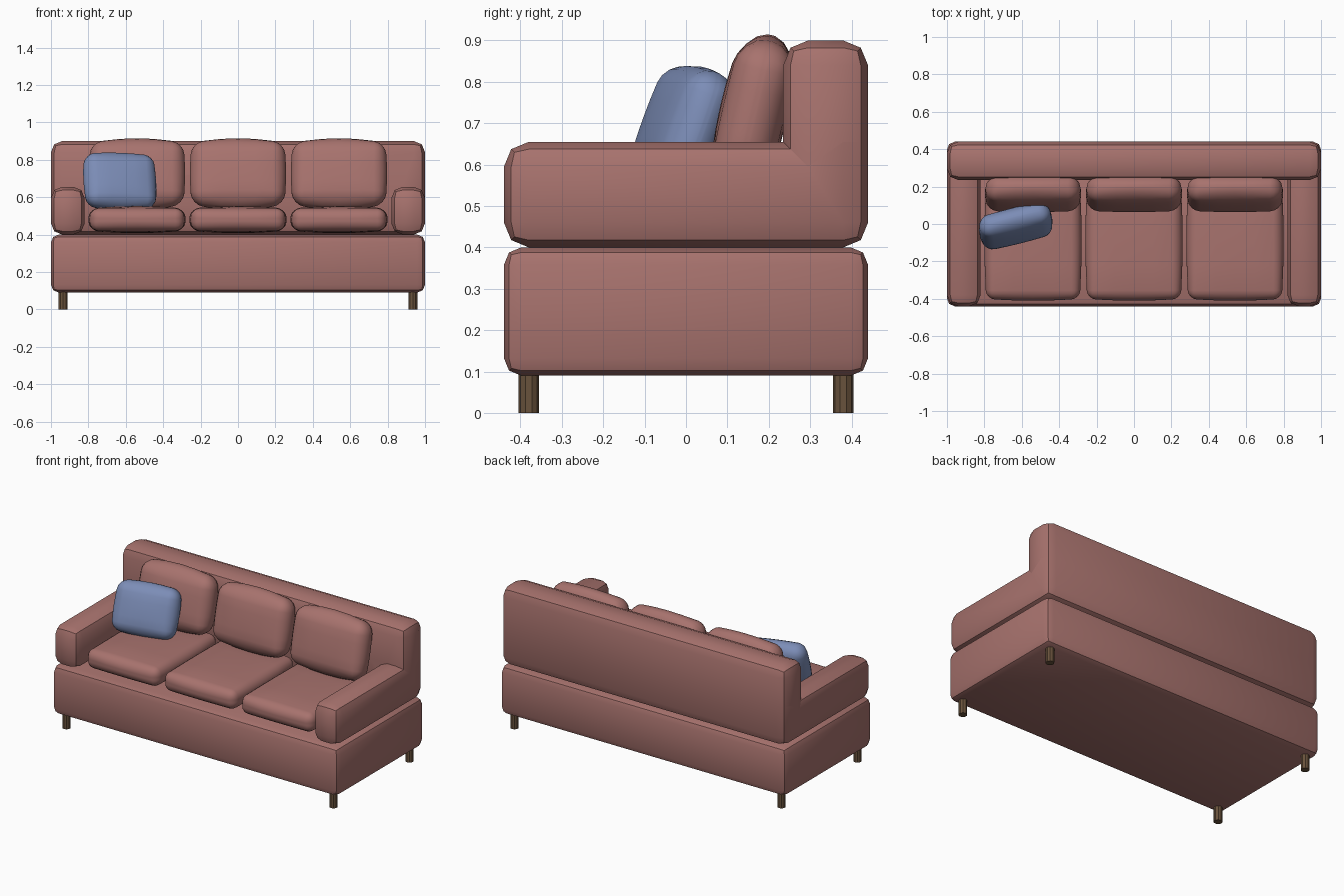
import bpy, bmesh, math
from mathutils import Matrix, Vector, Euler

if "Cube" in bpy.data.objects:
    bpy.data.objects.remove(bpy.data.objects["Cube"])


def material(name, rgb):
    mat = bpy.data.materials.new(name)
    mat.use_nodes = True
    mat.diffuse_color = (*rgb, 1)
    mat.node_tree.nodes["Principled BSDF"].inputs["Base Color"].default_value = (*rgb, 1)
    return mat


rose = material("rose fabric", (0.39, 0.17, 0.155))
blue = material("blue fabric", (0.2, 0.265, 0.47))
wood = material("brown wood", (0.14, 0.085, 0.045))


def finish(name, bm, mat, location=(0, 0, 0), rotation=(0, 0, 0)):
    bmesh.ops.recalc_face_normals(bm, faces=bm.faces)
    mesh = bpy.data.meshes.new(name)
    bm.to_mesh(mesh)
    bm.free()
    mesh.materials.append(mat)
    mesh.shade_smooth()
    mesh.set_sharp_from_angle(angle=math.radians(30))
    obj = bpy.data.objects.new(name, mesh)
    obj.location = location
    obj.rotation_euler = rotation
    bpy.context.collection.objects.link(obj)
    return obj


def bevel_convex(bm, width):
    """Round every outward corner, leaving inner corners crisp."""
    bmesh.ops.recalc_face_normals(bm, faces=bm.faces)
    edges = [e for e in bm.edges if e.is_manifold and e.calc_face_angle_signed() > 0.5]
    bmesh.ops.bevel(bm, geom=edges, offset=width, segments=2, profile=0.5,
                    affect='EDGES', clamp_overlap=True)


def extrude_up(bm, faces, height):
    new = bmesh.ops.extrude_face_region(bm, geom=faces)["geom"]
    bmesh.ops.translate(bm, vec=(0, 0, height),
                        verts=[g for g in new if isinstance(g, bmesh.types.BMVert)])
    return [g for g in new if isinstance(g, bmesh.types.BMFace)]


def cushion(name, mat, half, radius, bulge, location, rotation=(0, 0, 0)):
    """Rounded box on a grid, puffed out towards the middle of each side."""
    bm = bmesh.new()
    bmesh.ops.create_cube(bm, size=2)
    bmesh.ops.subdivide_edges(bm, edges=bm.edges[:], cuts=7, use_grid_fill=True)
    core = [h - radius for h in half]
    for v in bm.verts:
        inner, offset = Vector(), Vector()
        for a in range(3):
            step = round(v.co[a] * 4)
            sign = 1 if step > 0 else -1
            inner[a] = core[a] * max(-1, min(1, step / 2))
            if abs(step) > 2:
                offset[a] = sign * math.tan((abs(step) - 2) * math.pi / 8)
        p = inner + offset.normalized() * radius
        n = [p[a] / half[a] for a in range(3)]
        for a in range(3):
            b, c = (a + 1) % 3, (a + 2) % 3
            p[a] += n[a] * bulge[a] * (1 - n[b] ** 2) * (1 - n[c] ** 2)
        v.co = p
    return finish(name, bm, mat, location, rotation)


# Base box
bm = bmesh.new()
bmesh.ops.create_cube(bm, size=1, matrix=Matrix.Diagonal((2, 0.88, 0.31, 1)))
bevel_convex(bm, 0.042)
finish("base", bm, rose, (0, 0, 0.245))

# Arms and back as one U-shaped frame, with the back raised higher
bm = bmesh.new()
xs, ys = (-1, -0.82, 0.82, 1), (-0.44, 0.235, 0.44)
grid = [[bm.verts.new((x, y, 0.4)) for y in ys] for x in xs]
for i in range(3):
    for j in range(2):
        if (i, j) != (1, 0):
            bm.faces.new((grid[i][j], grid[i + 1][j], grid[i + 1][j + 1], grid[i][j + 1]))
bottom = bm.faces[:]
loose = [v for v in bm.verts if not v.link_faces]
bmesh.ops.delete(bm, geom=loose, context='VERTS')
# Keep the bottom by duplicating it before raising the frame
copies = bmesh.ops.duplicate(bm, geom=bottom)["geom"]
top = extrude_up(bm, [g for g in copies if isinstance(g, bmesh.types.BMFace)], 0.255)
extrude_up(bm, [f for f in top if f.calc_center_median().y > 0.235], 0.245)
bmesh.ops.remove_doubles(bm, verts=bm.verts[:], dist=0.0001)
bmesh.ops.recalc_face_normals(bm, faces=bm.faces)
bmesh.ops.dissolve_limit(bm, angle_limit=0.02, verts=bm.verts[:], edges=bm.edges[:])
bevel_convex(bm, 0.06)
finish("arms_and_back", bm, rose)

# Seat and back cushions
lean = math.radians(-13)
for side, x in (("right", -0.54), ("middle", 0), ("left", 0.54)):
    cushion(side + "_seat_cushion", rose, (0.25, 0.31, 0.06), 0.045,
            (0.01, 0.01, 0.012), (x, -0.09, 0.48))
    cushion(side + "_back_cushion", rose, (0.247, 0.07, 0.167), 0.06,
            (0.01, 0.012, 0.026), (x, 0.163, 0.725), (lean, 0, 0))

# Loose pillow
cushion("throw_pillow", blue, (0.187, 0.06, 0.145), 0.052, (0.012, 0.015, 0.014),
        (-0.632, -0.01, 0.685), (math.radians(-20), math.radians(2), math.radians(14)))

# Legs
for end, y in (("front", -0.38), ("back", 0.38)):
    for side, x in (("right", -0.935), ("left", 0.935)):
        bm = bmesh.new()
        bmesh.ops.create_cone(bm, cap_ends=True, segments=10, radius1=0.025,
                              radius2=0.025, depth=0.1)
        finish(f"{end}_{side}_leg", bm, wood, (x, y, 0.05))
